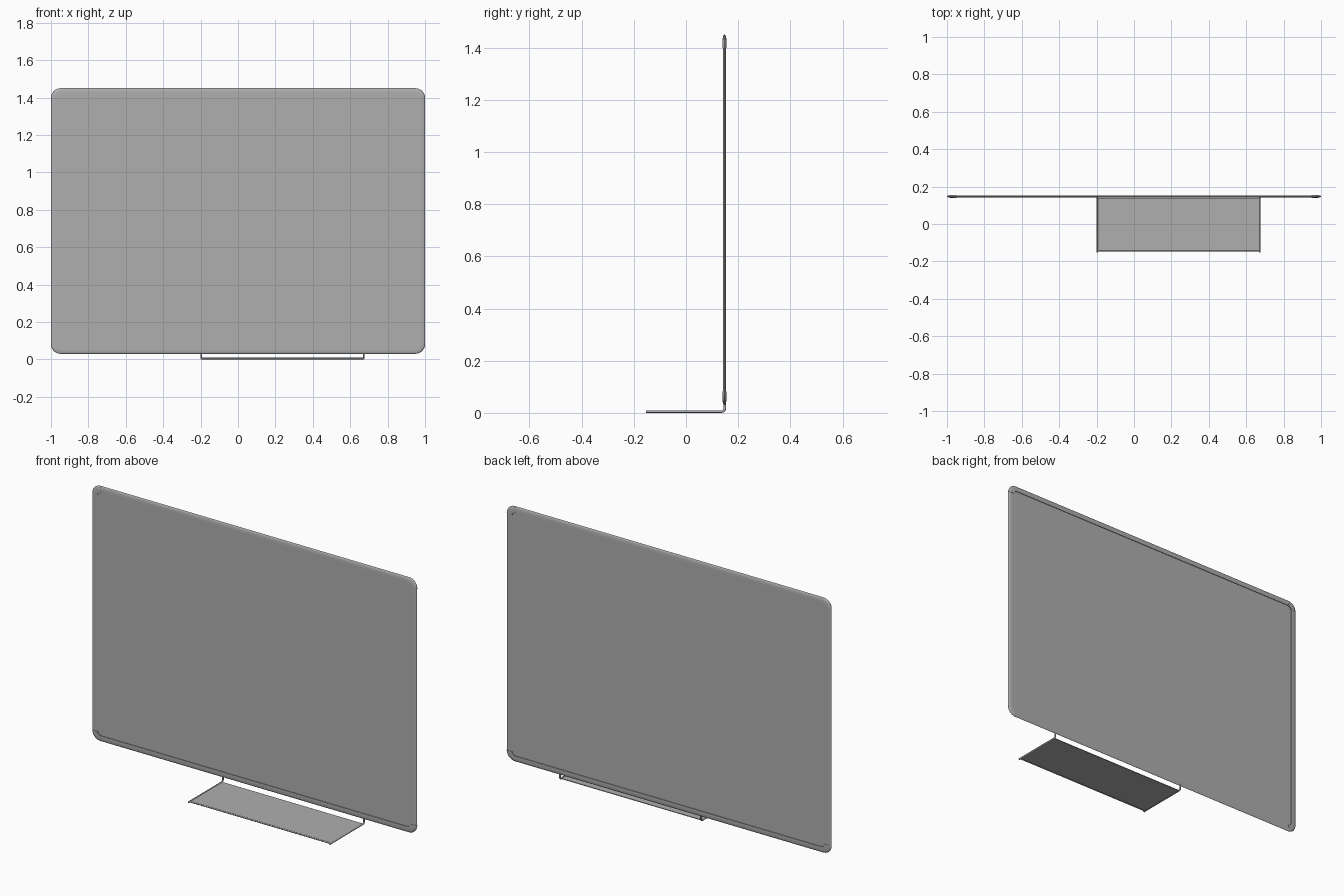
import bpy, bmesh, math
from mathutils import Matrix, Vector

if "Cube" in bpy.data.objects:
    bpy.data.objects.remove(bpy.data.objects["Cube"])

YC = 0.1475                 # board centre plane
ZB, ZT = 0.03, 1.45         # board bottom and top
R = 0.052                   # corner size
ZM = (ZB + ZT) / 2

GREY = bpy.data.materials.new("dark_grey")
GREY.diffuse_color = (0.43, 0.43, 0.43, 1)
GREY.use_nodes = True
GREY.node_tree.nodes["Principled BSDF"].inputs["Base Color"].default_value = GREY.diffuse_color


def section(half, width, bulge):
    """Frame section with a rounded outer edge, as (inward distance, y offset)."""
    angles = [math.pi * (i / 8 - 0.5) for i in range(9)]
    arc = [(bulge * (1 - math.cos(a)), half * math.sin(a)) for a in angles]
    return [(width, -half)] + arc + [(width, half)]


def finish(name, bm, smooth=True):
    bmesh.ops.recalc_face_normals(bm, faces=bm.faces)
    me = bpy.data.meshes.new(name)
    bm.to_mesh(me)
    bm.free()
    me.materials.append(GREY)
    ob = bpy.data.objects.new(name, me)
    bpy.context.collection.objects.link(ob)
    if smooth:
        bpy.ops.object.select_all(action='DESELECT')
        ob.select_set(True)
        bpy.context.view_layer.objects.active = ob
        bpy.ops.object.shade_smooth_by_angle(angle=math.radians(35))
    return ob


def loft(name, rings, matrix=Matrix()):
    """Skin a row of rings into a closed solid."""
    bm = bmesh.new()
    vs = [[bm.verts.new(matrix @ Vector(p)) for p in ring] for ring in rings]
    n = len(vs[0])
    for a, b in zip(vs, vs[1:]):
        for i in range(n):
            j = (i + 1) % n
            bm.faces.new((a[i], a[j], b[j], b[i]))
    bm.faces.new(vs[0])
    bm.faces.new(vs[-1])
    return finish(name, bm)


def box(name, lo, hi):
    bm = bmesh.new()
    bmesh.ops.create_cube(bm, size=1)
    lo, hi = Vector(lo), Vector(hi)
    for v in bm.verts:
        v.co = (lo + hi) / 2 + v.co * (hi - lo)
    return finish(name, bm, False)


# Writing panel, recessed in the frame
box("panel", (-0.98, YC - 0.0025, ZB + 0.02), (0.98, YC + 0.0025, ZT - 0.02))

# Frame bars on the four edges
bar = section(0.006, 0.032, 0.022)
for name, x, z, length, angle in [
        ("top_bar", 0, ZT, 2 - 2 * R, 0),
        ("right_bar", 1, ZM, ZT - ZB - 2 * R, 90),
        ("bottom_bar", 0, ZB, 2 - 2 * R, 180),
        ("left_bar", -1, ZM, ZT - ZB - 2 * R, 270)]:
    rings = [[(t * length / 2, y, -d) for d, y in bar] for t in (-1, 1)]
    loft(name, rings, Matrix.Translation((x, YC, z)) @ Matrix.Rotation(math.radians(angle), 4, 'Y'))

# Rounded corner caps, slightly thicker than the bars
cap = section(0.0075, 0.036, 0.022)
for sx in (-1, 1):
    for sz in (-1, 1):
        rings = []
        for i in range(13):
            a = math.pi / 2 * i / 12
            rings.append([(sx * (R - d) * math.cos(a), y, sz * (R - d) * math.sin(a)) for d, y in cap])
        name = ("top" if sz > 0 else "bottom") + ("_right" if sx > 0 else "_left") + "_corner"
        loft(name, rings, Matrix.Translation((sx * (1 - R), YC, ZM + sz * ((ZT - ZB) / 2 - R))))

# Tray shelf and front rod
X0, X1, ZS = -0.197, 0.672, 0.005
circle = [(math.cos(a) * 0.0045, math.sin(a) * 0.0045) for a in [math.tau * k / 12 for k in range(12)]]
box("tray_shelf", (X0, -0.142, ZS - 0.002), (X1, 0.14, ZS + 0.002))
loft("tray_front_rod", [[(x, -0.142 + u, ZS + v) for u, v in circle] for x in (X0, X1)])

# Side rods that bend up to carry the tray
path = [(-0.153, ZS, 0)]
for i in range(7):
    a = math.pi / 2 * i / 6
    path.append((0.1375 + 0.011 * math.sin(a), ZS + 0.011 * (1 - math.cos(a)), a))
path.append((0.1485, ZB + 0.015, math.pi / 2))
for name, x in (("tray_left_rod", X0), ("tray_right_rod", X1)):
    loft(name, [[(x + u, y - v * math.sin(a), z + v * math.cos(a)) for u, v in circle] for y, z, a in path])
